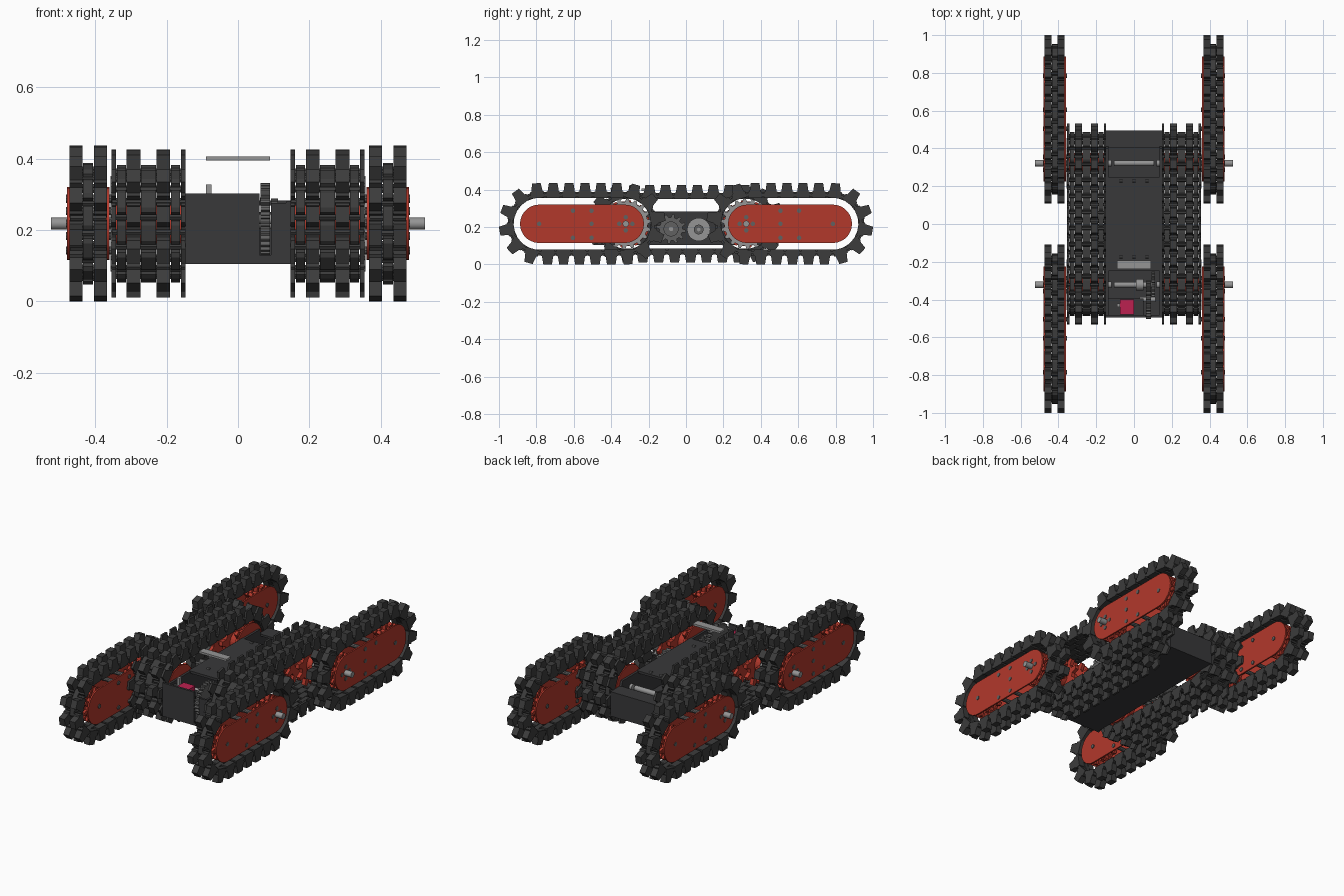
import bpy, bmesh, math
from math import pi, sin, cos

if "Cube" in bpy.data.objects:
    bpy.data.objects.remove(bpy.data.objects["Cube"])

ZC = 0.2175      # height of every axle
AX = 0.322       # y of the drive axles


def material(name, rgb):
    m = bpy.data.materials.new(name)
    m.diffuse_color = (*rgb, 1)
    m.use_nodes = True
    m.node_tree.nodes["Principled BSDF"].inputs["Base Color"].default_value = m.diffuse_color
    return m


RUBBER = material("dark_rubber", (0.045, 0.045, 0.045))
SHELL = material("dark_shell", (0.04, 0.04, 0.042))
RED = material("red_plastic", (0.45, 0.04, 0.024))
STEEL = material("steel", (0.3, 0.3, 0.3))
IRON = material("dark_steel", (0.12, 0.12, 0.12))
PINK = material("magenta", (0.5, 0.015, 0.08))


# ---- profiles in the y-z plane ----
def circle(y, z, r, n=24):
    return [(y + r * cos(2 * pi * i / n), z + r * sin(2 * pi * i / n)) for i in range(n)]


def gear(y, z, r_in, r_out, teeth):
    pts = []
    for i in range(teeth):
        for f, r in ((0, r_in), (0.4, r_in), (0.55, r_out), (0.85, r_out)):
            a = 2 * pi * (i + f) / teeth
            pts.append((y + r * cos(a), z + r * sin(a)))
    return pts


def rect(y0, y1, z0, z1):
    return [(y0, z0), (y1, z0), (y1, z1), (y0, z1)]


def stadium(y0, y1, z, r, n=14):
    right = [(y1 + r * sin(pi * i / n), z - r * cos(pi * i / n)) for i in range(n + 1)]
    left = [(y0 - r * sin(pi * i / n), z + r * cos(pi * i / n)) for i in range(n + 1)]
    return right + left


def prism(bm, pts, x0, x1):
    a = [bm.verts.new((x0, y, z)) for y, z in pts]
    b = [bm.verts.new((x1, y, z)) for y, z in pts]
    bm.faces.new(a[::-1])
    bm.faces.new(b)
    for i in range(len(pts)):
        j = (i + 1) % len(pts)
        bm.faces.new((a[i], a[j], b[j], b[i]))


def part(name, mat, prisms, mirror="", smooth=True):
    """One object made of (profile, x0, x1) prisms, mirrored over the centre."""
    bm = bmesh.new()
    for p in prisms:
        prism(bm, *p)
    bmesh.ops.recalc_face_normals(bm, faces=bm.faces)
    me = bpy.data.meshes.new(name)
    bm.to_mesh(me)
    bm.free()
    me.materials.append(mat)
    if smooth:
        me.shade_smooth()
        me.set_sharp_from_angle(angle=math.radians(30))
    ob = bpy.data.objects.new(name, me)
    bpy.context.collection.objects.link(ob)
    if mirror:
        mod = ob.modifiers.new("mirror", "MIRROR")
        mod.use_axis = ("x" in mirror, "y" in mirror, False)
        mod.use_mirror_merge = False
    return ob


# ---- track links laid along a stadium path ----
def path_frame(s, y0, y1, r):
    straight, arc = y1 - y0, pi * r
    s %= 2 * (straight + arc)
    flip = s >= straight + arc
    s -= (straight + arc) if flip else 0
    a = max(0, s - straight) / r
    y, z, n = y0 + min(s, straight), 0.0, (sin(a), cos(a))
    if flip:
        y, n = y0 + y1 - y, (-n[0], -n[1])
    return (y, ZC), n


def track(name, y0, y1, links, r_in, r_low, r_out, lugs, bridges, mirror):
    r = r_in + 0.015
    step = 2 * (y1 - y0 + pi * r) / links
    lug = [(-.036, r_in), (.036, r_in), (.038, r_low), (.030, r_low + .004),
           (.023, r_out), (-.023, r_out), (-.030, r_low + .004), (-.038, r_low)]
    bridge = [(-.034, r_in), (.034, r_in), (.034, r_low - .008),
              (.022, r_low), (-.022, r_low), (-.034, r_low - .008)]
    out = []
    for i in range(links):
        for shape, cols, off in ((lug, lugs, 0.5), (bridge, bridges, 1.0)):
            c, n = path_frame((i + off) * step, y0, y1, r)
            pts = [(c[0] + n[0] * h + n[1] * u, c[1] + n[1] * h - n[0] * u) for u, h in shape]
            out += [(pts, xa, xb) for xa, xb in cols]
    # hinge pins joining neighbouring links
    for i in range(links * 2):
        c, n = path_frame(i * step / 2, y0, y1, r)
        out.append((circle(c[0] + n[0] * r, c[1] + n[1] * r, .009, 6),
                    lugs[0][0] + .002, lugs[-1][1] - .002))
    return part(name, RUBBER, out, mirror, smooth=False)


track("flipper_tracks", AX + .005, .7825, 22, .138, .17, .2175,
      [(.367, .404), (.436, .473)], [(.406, .434)], "xy")
track("main_tracks", -AX, AX, 26, .132, .164, .2075,
      [(.147, .160), (.190, .228), (.274, .312), (.342, .355)],
      [(.162, .188), (.230, .272), (.314, .340)], "x")

# ---- flipper arms: side plates, screws, rollers ----
plate = stadium(AX + .005, .785, ZC, .1025)
part("flipper_plates", RED, [(plate, .360, .369), (plate, .471, .480)], "xy")
holes = [(.505, ZC + .07), (.505, ZC), (.505, ZC - .075),
         (.605, ZC + .07), (.605, ZC - .075), (.785, ZC)]
holes += [(AX + .035 * cos(a), ZC + .035 * sin(a)) for a in (0, pi / 2, pi, 3 * pi / 2)]
part("flipper_screws", IRON, [(circle(y, z, .012, 10), .355, .483) for y, z in holes], "xy")
part("flipper_rollers", RED,
     [(gear(y, ZC, .075, .1, 10), xa, xb) for y in (AX + .005, .785)
      for xa, xb in ((.385, .4), (.408, .432), (.44, .455))], "xy", smooth=False)

# ---- axles and drive sprockets ----
part("axle_ends", STEEL, [(circle(AX, ZC, .017, 16), .12, .525)], "xy")
part("main_sprockets", RED,
     [(gear(AX, ZC, .095, .128, 10), xa, xb) for xa, xb in ((.166, .184), (.24, .262), (.318, .336))]
     + [(circle(AX, ZC, .055), .16, .345)], "xy", smooth=False)
part("sprocket_discs", RED, [(circle(AX, ZC, .12, 32), .151, .158)], "xy")
part("outer_sprocket_rings", STEEL, [(gear(AX, ZC, .118, .134, 18), .345, .357)], "xy", smooth=False)

# ---- motors between the track runs ----
part("finned_motors", IRON, [(gear(-.08, .19, .062, .08, 12), .147, .2),
                             (circle(-.08, .19, .04), .147, .215)], "x", smooth=False)
part("motor_caps", STEEL, [(circle(.068, .187, .062, 32), .147, .19)], "x")
part("motor_hubs", IRON, [(circle(.068, .187, .026), .147, .2)], "x")
part("motor_pins", STEEL, [(circle(.068, .187, .01, 12), .147, .206),
                           (circle(-.08, .19, .012, 12), .147, .222)], "x")

# ---- chassis: open tub with a middle deck ----
side = [(-.495, .105), (.495, .105), (.495, .25), (.41, .25), (.4, .28), (-.495, .28)]
part("chassis_walls", SHELL, [(side, .135, .148)], "x", smooth=False)
part("chassis_floor", SHELL, [(rect(-.495, .495, .105, .12), -.14, .14)], smooth=False)
part("chassis_ends", SHELL, [
    (rect(-.495, -.482, .105, .302), -.148, .06),
    (rect(-.495, -.482, .105, .275), .092, .148),
    (rect(-.494, -.483, .105, .13), .06, .092),
    (rect(.482, .495, .105, .25), -.148, .148)], smooth=False)
part("deck", SHELL, [(rect(-.25, .25, .268, .282), -.148, .148),
                     (rect(.405, .495, .238, .25), -.148, .148),
                     (rect(-.495, -.395, .24, .262), -.135, .05)], smooth=False)
part("deck_screws", IRON, [(circle(y, .283, .008, 8), x - .008, x + .008)
                           for x in (-.07, 0, .07) for y in (-.175, .228)])
part("small_post", STEEL, [(rect(-.44, -.42, .25, .327), -.09, -.075)], smooth=False)

# ---- axle shafts in the open wells, gears, motor block, top bar ----
part("inner_shafts", STEEL, [(circle(AX, ZC, .015, 16), -.105, .105),
                             (circle(-AX, ZC, .015, 16), -.105, .105),
                             (circle(-AX, ZC, .03, 16), .01, .05)])
part("drive_gear", IRON, [(gear(-.4, .23, .09, .102, 28), .063, .09)], smooth=False)
part("pinion_gear", IRON, [(gear(-AX, ZC, .058, .07, 18), .092, .112)], smooth=False)
part("gear_shaft", STEEL, [(circle(-.4, .23, .014, 16), .03, .115)])
part("control_block", PINK, [(rect(-.478, -.4, .26, .288), -.075, 0)], smooth=False)
part("top_bar", STEEL, [(rect(-.238, -.192, .394, .406), -.09, .09)], smooth=False)
